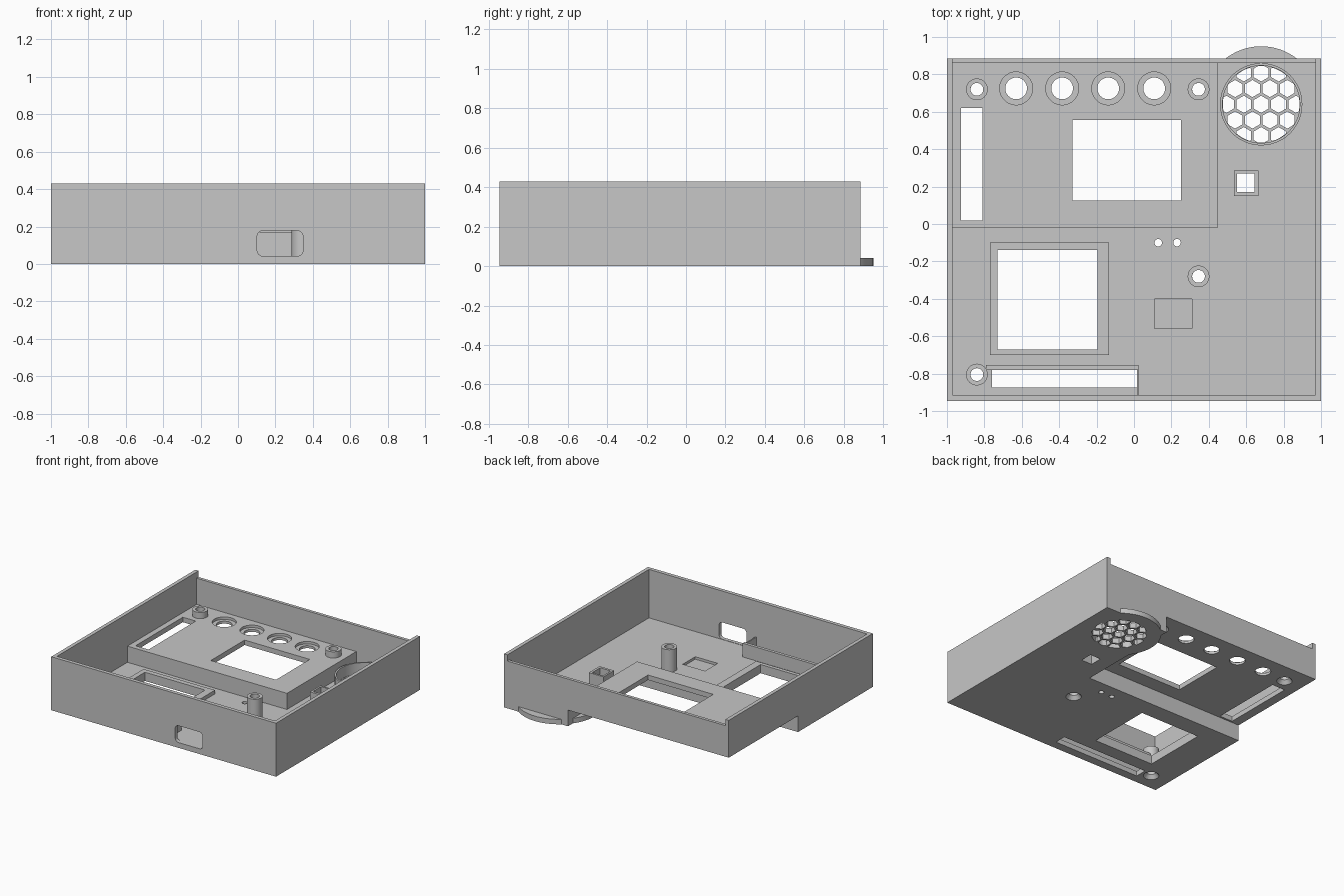
import bpy
import bmesh
import math
from mathutils import Matrix, Vector

cube = bpy.data.objects.get("Cube")
if cube:
    bpy.data.objects.remove(cube, do_unlink=True)

grey = bpy.data.materials.new("plain_grey")
grey.use_nodes = True
grey.diffuse_color = (0.57, 0.57, 0.57, 1)
grey.node_tree.nodes["Principled BSDF"].inputs["Base Color"].default_value = (0.57, 0.57, 0.57, 1)

# Main levels
WALL, FLOOR, STEP, DECK, RIM = 0.03, 0.04, 0.13, 0.17, 0.43
FRONT, BACK = -0.945, 0.885
BOSS_TOP, BOSS_R, SCREW_R = 0.22, 0.058, 0.034
SPEAKER = (0.68, 0.64)


def new_object(name, bm):
    bmesh.ops.recalc_face_normals(bm, faces=bm.faces[:])
    mesh = bpy.data.meshes.new(name)
    bm.to_mesh(mesh)
    bm.free()
    mesh.materials.append(grey)
    obj = bpy.data.objects.new(name, mesh)
    bpy.context.scene.collection.objects.link(obj)
    return obj


def box(name, x0, x1, y0, y1, z0, z1):
    bm = bmesh.new()
    bmesh.ops.create_cube(bm, size=1)
    for v in bm.verts:
        v.co = Vector(((x0 + x1) / 2 + v.co.x * (x1 - x0),
                       (y0 + y1) / 2 + v.co.y * (y1 - y0),
                       (z0 + z1) / 2 + v.co.z * (z1 - z0)))
    return new_object(name, bm)


def cylinder(name, x, y, z0, z1, r0, r1=None, sides=48, turn=0):
    bm = bmesh.new()
    place = Matrix.Translation((x, y, (z0 + z1) / 2)) @ Matrix.Rotation(turn, 4, "Z")
    bmesh.ops.create_cone(bm, cap_ends=True, segments=sides, radius1=r0,
                          radius2=r0 if r1 is None else r1, depth=z1 - z0, matrix=place)
    return new_object(name, bm)


def boolean(target, tool, operation="DIFFERENCE"):
    mod = target.modifiers.new("cut", "BOOLEAN")
    mod.operation, mod.solver, mod.object = operation, "EXACT", tool
    bpy.context.view_layer.update()
    graph = bpy.context.evaluated_depsgraph_get()
    mesh = bpy.data.meshes.new_from_object(target.evaluated_get(graph))
    target.modifiers.clear()
    target.data = mesh
    bpy.data.objects.remove(tool, do_unlink=True)


def cut_box(target, *size):
    boolean(target, box("cutter", *size))


def cut_round(target, *size, **options):
    boolean(target, cylinder("cutter", *size, **options))


def smooth(obj):
    for o in bpy.context.selected_objects:
        o.select_set(False)
    obj.select_set(True)
    bpy.context.view_layer.objects.active = obj
    bpy.ops.object.shade_smooth_by_angle(angle=math.radians(30))
    obj.select_set(False)


def tube(name, x, y, z0, z1, outer, inner):
    obj = cylinder(name, x, y, z0, z1, outer)
    cut_round(obj, x, y, z0 - 0.1, z1 + 0.1, inner)
    smooth(obj)
    return obj


def frame(name, outer, hole, z0, z1):
    obj = box(name, *outer, z0, z1)
    cut_box(obj, *hole, z0 - 0.1, z1 + 0.1)
    return obj


# Tray shell: block hollowed on two levels, with a stepped underside
shell = box("tray_shell", -1, 1, FRONT, BACK, 0, RIM)
inner, y_in, y_out = 1 - WALL, FRONT + WALL, BACK - 0.025
cut_box(shell, -inner, inner, y_in, y_out, DECK, 1)
cut_box(shell, -inner, inner, y_in, -0.02, FLOOR, 0.5)
cut_box(shell, 0.45, inner, -0.1, y_out, FLOOR, 0.5)
cut_box(shell, -2, 0.43, 0.005, 2, -1, STEP)
cut_box(shell, -inner, inner, 0.8, 2, 0.38, 1.1)

# Round speaker flange that sticks out behind the back wall
boolean(shell, cylinder("flange", *SPEAKER, 0, FLOOR, 0.31, sides=96), "UNION")

# Speaker grille: hexagons trimmed to a circle
bm = bmesh.new()
for row in range(-2, 3):
    count = 5 - abs(row)
    for i in range(count):
        place = Matrix.Translation((SPEAKER[0] + (i - (count - 1) / 2) * 0.093,
                                    SPEAKER[1] + row * 0.084, 0.02))
        bmesh.ops.create_cone(bm, cap_ends=True, segments=6, radius1=0.046, radius2=0.046,
                              depth=0.2, matrix=place)
hexes = new_object("cutter", bm)
boolean(hexes, cylinder("trim", *SPEAKER, -0.5, 0.5, 0.205), "INTERSECT")
boolean(shell, hexes)

# Rectangular openings: screen, side slot, front slot, keypad, button
screen = (-0.33, 0.25, 0.125, 0.555)
side_slot = (-0.925, -0.81, 0.02, 0.62)
front_slot = (-0.76, 0.015, -0.875, -0.78)
keypad = (-0.73, -0.195, -0.67, -0.14)
button = (0.55, 0.645, 0.17, 0.27)
for hole in (screen, side_slot, front_slot, keypad, button):
    cut_box(shell, *hole, -0.2, 0.3)

# Shallow pocket in the floor
cut_box(shell, 0.11, 0.31, -0.56, -0.4, 0.02, 0.2)

# Knob holes with a counterbore
for i in range(4):
    x = -0.63 + i * 0.246
    cut_round(shell, x, 0.725, -0.2, 0.3, 0.058)
    cut_round(shell, x, 0.725, DECK - 0.02, 0.3, 0.088)

# Indicator light holes
for x in (0.13, 0.23):
    cut_round(shell, x, -0.1, -0.1, 0.2, 0.02, sides=24)

# Screw bosses with countersunk holes underneath
bosses = ((-0.84, 0.72, STEP, DECK), (0.345, 0.72, STEP, DECK),
          (0.345, -0.28, 0, FLOOR), (-0.84, -0.805, 0, FLOOR))
for n, (x, y, under, base) in enumerate(bosses):
    cut_round(shell, x, y, -0.2, 0.4, SCREW_R, sides=32)
    cut_round(shell, x, y, under - 0.001, under + 0.03, BOSS_R, SCREW_R, sides=32)
    tube("screw_boss_%d" % (n + 1), x, y, base, BOSS_TOP, BOSS_R, SCREW_R)

# Rounded cable port through the front wall
bm = bmesh.new()
bmesh.ops.create_cube(bm, size=1)
for v in bm.verts:
    v.co = Vector((0.225 + v.co.x * 0.245, FRONT + v.co.y * 0.1, 0.11 + v.co.z * 0.135))
edges = [e for e in bm.edges if abs((e.verts[0].co - e.verts[1].co).y) > 0.05]
bmesh.ops.bevel(bm, geom=edges, offset=0.03, segments=6, profile=0.5, affect="EDGES")
boolean(shell, new_object("cutter", bm))
smooth(shell)

# Parts standing on the floor
tube("speaker_ring", *SPEAKER, FLOOR, 0.13, 0.22, 0.207)
frame("keypad_frame", (-0.77, -0.135, -0.7, -0.1), keypad, FLOOR, 0.07)
frame("button_guard", (0.535, 0.665, 0.15, 0.285), button, FLOOR, 0.14)
box("slot_back_wall", -0.79, 0.025, -0.78, -0.755, FLOOR, 0.15)
box("slot_end_wall", 0.015, 0.025, y_in, -0.78, FLOOR, 0.14)
